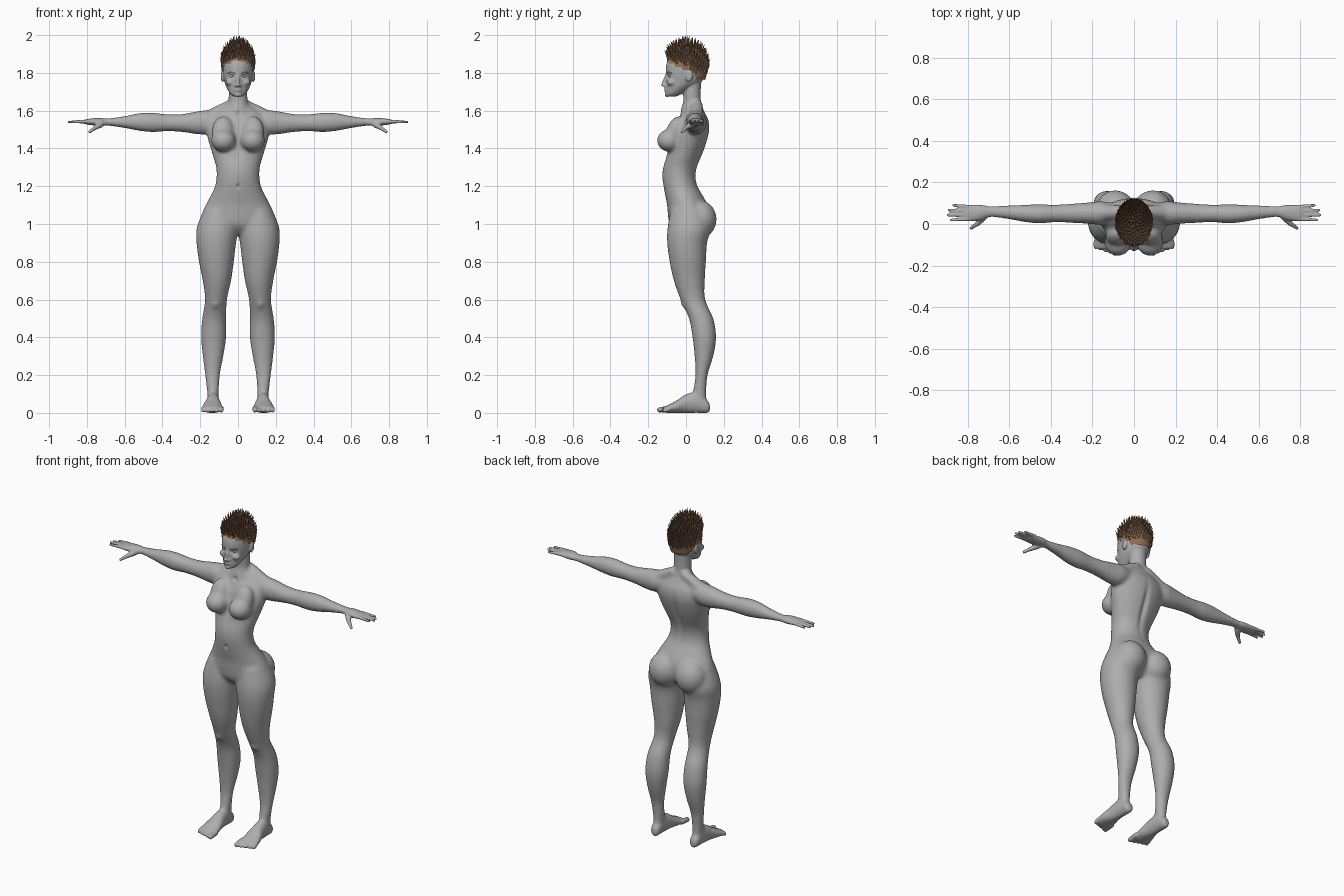
import bpy, bmesh, math, random
from mathutils import Vector, Matrix

random.seed(4)
if "Cube" in bpy.data.objects:
    bpy.data.objects.remove(bpy.data.objects["Cube"])


def material(name, rgb):
    m = bpy.data.materials.new(name)
    m.use_nodes = True
    m.diffuse_color = (*rgb, 1)
    m.node_tree.nodes["Principled BSDF"].inputs["Base Color"].default_value = (*rgb, 1)
    return m


def finish(bm, name, mat, smooth=True):
    me = bpy.data.meshes.new(name)
    bm.to_mesh(me)
    bm.free()
    me.materials.append(mat)
    for p in me.polygons:
        p.use_smooth = smooth
    ob = bpy.data.objects.new(name, me)
    bpy.context.collection.objects.link(ob)
    return ob


def catmull(a, b, c, d, t):
    return [0.5 * (2*q + (r-p)*t + (2*p-5*q+4*r-s)*t*t + (3*q-p-3*r+s)*t**3)
            for p, q, r, s in zip(a, b, c, d)]


def loft(bm, axis, rows, sides=32):
    """Skin oval rings; each row is position, low and high of the two other axes."""
    n = len(rows)
    fine = [catmull(rows[max(i-1, 0)], rows[i], rows[i+1], rows[min(i+2, n-1)], k / 4)
            for i in range(n-1) for k in range(4)] + [rows[-1]]
    others = [i for i in range(3) if i != axis]
    rings = []
    for pos, a0, a1, b0, b1 in fine:
        ring = []
        for k in range(sides):
            t = 2 * math.pi * k / sides
            co = [0, 0, 0]
            co[axis] = pos
            co[others[0]] = (a0+a1)/2 + (a1-a0)/2 * math.cos(t)
            co[others[1]] = (b0+b1)/2 + (b1-b0)/2 * math.sin(t)
            ring.append(bm.verts.new(co))
        rings.append(ring)
    for r, s in zip(rings, rings[1:]):
        for k in range(sides):
            j = (k+1) % sides
            bm.faces.new((r[k], r[j], s[j], s[k]))
    bm.faces.new(rings[0])
    bm.faces.new(rings[-1])


def blob(bm, center, radii, tilt=0):
    m = (Matrix.Translation(center) @ Matrix.Rotation(tilt, 4, 'X')
         @ Matrix.Diagonal((*radii, 1)))
    bmesh.ops.create_icosphere(bm, subdivisions=4, radius=1, matrix=m)


def capsule(bm, a, b, ra, rb):
    """Pull the two halves of a ball apart to the end points."""
    a, b = Vector(a), Vector(b)
    ball = bmesh.new()
    bmesh.ops.create_icosphere(ball, subdivisions=3, radius=1)
    for v in ball.verts:
        v.co = a + v.co * ra if v.co.dot(b - a) < 0 else b + v.co * rb
    me = bpy.data.meshes.new("capsule")
    ball.to_mesh(me)
    ball.free()
    bm.from_mesh(me)
    bpy.data.meshes.remove(me)


def centred(rows):
    return [(z, -w, w, f, b) for z, w, f, b in rows]


skin = material("grey_skin", (0.42, 0.42, 0.42))
hair = material("brown_hair", (0.27, 0.15, 0.09))

# Left half: leg, foot and toes
bm = bmesh.new()
loft(bm, 2, [(.03, .105, .16, .04, .11), (.1, .102, .163, .035, .108),
             (.2, .095, .175, .05, .115), (.3, .077, .187, .045, .145),
             (.4, .062, .196, .034, .16), (.5, .062, .19, .015, .145),
             (.6, .058, .175, -.03, .102), (.7, .036, .187, -.065, .1),
             (.8, .022, .207, -.087, .106), (.9, .01, .22, -.1, .112),
             (.98, .0, .219, -.098, .13), (1.08, .02, .18, -.08, .11)])
loft(bm, 1, [(.126, .118, .145, .012, .04), (.112, .106, .158, 0, .07),
             (.06, .1, .165, 0, .11), (0, .094, .172, 0, .1),
             (-.05, .084, .187, 0, .066), (-.1, .078, .195, 0, .04),
             (-.118, .085, .19, .006, .032)])
for i in range(5):
    x, tip, r = .09 + .0235 * i, -.14 + .0075 * i, .016 if i == 0 else .012
    capsule(bm, (x, -.09, .022), (x, tip, r), r, r * .9)

# Left arm, palm, fingers and thumb
loft(bm, 0, [(.1, .01, .1, 1.5, 1.59), (.16, -.005, .11, 1.475, 1.602),
             (.21, 0, .105, 1.474, 1.598), (.3, .005, .098, 1.487, 1.582),
             (.38, .008, .093, 1.49, 1.582), (.45, .003, .095, 1.486, 1.59),
             (.52, .008, .093, 1.492, 1.588), (.6, .022, .09, 1.507, 1.572),
             (.69, .032, .088, 1.52, 1.56), (.74, .018, .092, 1.52, 1.562),
             (.79, .012, .092, 1.525, 1.557), (.815, .02, .088, 1.53, 1.552)])
for tip, y0, y1 in ((.868, .082, .09), (.89, .063, .067), (.896, .044, .043), (.88, .024, .019)):
    capsule(bm, (.79, y0, 1.543), (tip, y1, 1.54), .0105, .0072)
capsule(bm, (.72, .035, 1.53), (.755, .0, 1.51), .018, .012)
capsule(bm, (.755, .0, 1.51), (.785, -.02, 1.488), .012, .008)

# Bust, buttock, shoulder slope, ear, nostril, cheek
blob(bm, (.077, -.088, 1.442), (.066, .066, .06))
blob(bm, (.08, -.06, 1.49), (.058, .045, .085), -.35)
blob(bm, (.09, .075, 1.025), (.092, .087, .1))
capsule(bm, (.04, .06, 1.63), (.15, .055, 1.565), .03, .04)
blob(bm, (.083, .018, 1.782), (.008, .019, .031), -.2)
blob(bm, (.011, -.114, 1.732), (.009, .01, .008))
blob(bm, (.04, -.075, 1.75), (.026, .026, .02))

# Mirror the half
half = bm.verts[:] + bm.edges[:] + bm.faces[:]
copy = bmesh.ops.duplicate(bm, geom=half)["geom"]
bmesh.ops.scale(bm, vec=(-1, 1, 1), verts=[g for g in copy if isinstance(g, bmesh.types.BMVert)])

# Trunk
loft(bm, 2, centred([(.945, .07, -.045, .07), (.99, .17, -.085, .11), (1.05, .19, -.096, .122),
                     (1.1, .172, -.1, .115), (1.15, .145, -.11, .09), (1.2, .122, -.12, .062),
                     (1.25, .114, -.126, .052), (1.3, .116, -.122, .06), (1.35, .13, -.108, .08),
                     (1.4, .145, -.096, .1), (1.45, .16, -.086, .115), (1.5, .168, -.07, .125),
                     (1.55, .16, -.045, .12), (1.59, .12, -.022, .1), (1.63, .06, -.01, .08)]))
# Neck
loft(bm, 2, centred([(1.55, .08, -.04, .1), (1.6, .062, -.03, .09), (1.65, .051, -.015, .079),
                     (1.7, .049, -.015, .078), (1.77, .049, -.01, .08)]))
# Head, nose, lips and chin
loft(bm, 2, centred([(1.675, .024, -.1, -.05), (1.69, .042, -.107, -.02), (1.72, .06, -.106, .03),
                     (1.75, .071, -.107, .08), (1.79, .079, -.107, .1), (1.84, .08, -.105, .105),
                     (1.88, .07, -.09, .093), (1.91, .05, -.06, .07), (1.928, .02, -.02, .03)]))
capsule(bm, (0, -.105, 1.785), (0, -.124, 1.736), .007, .009)
blob(bm, (0, -.106, 1.714), (.021, .01, .005))
blob(bm, (0, -.105, 1.703), (.018, .01, .006))
blob(bm, (0, -.1, 1.684), (.018, .014, .012))
bmesh.ops.recalc_face_normals(bm, faces=bm.faces[:])
rough = finish(bm, "rough_body", skin)

# Fuse everything into one skin
mod = rough.modifiers.new("fuse", 'REMESH')
mod.mode = 'VOXEL'
mod.voxel_size = .0052
dg = bpy.context.evaluated_depsgraph_get()
fused = bpy.data.meshes.new_from_object(rough.evaluated_get(dg))
bpy.data.objects.remove(rough)
bm = bmesh.new()
bm.from_mesh(fused)
bpy.data.meshes.remove(fused)
soft = [v for v in bm.verts if abs(v.co.x) < .72 and .06 < v.co.z < 1.66]
for verts, times in ((soft, 25), (bm.verts[:], 2)):
    for _ in range(times):
        bmesh.ops.smooth_vert(bm, verts=verts, factor=.5,
                              use_axis_x=True, use_axis_y=True, use_axis_z=True)

# Sculpted dents: centre, spread, push in y (eye sockets, navel, spine, breastbone, collar, knees)
dents = [((.032, -.1, 1.782), (.016, .03, .009), .012), ((-.032, -.1, 1.782), (.016, .03, .009), .012),
         ((0, -.12, 1.2), (.008, .03, .011), .01), ((0, .1, 1.36), (.016, .06, .13), -.014),
         ((0, -.09, 1.42), (.018, .04, .1), .008), ((0, -.04, 1.585), (.014, .03, .014), .01),
         ((.12, -.03, .57), (.02, .04, .02), -.008), ((-.12, -.03, .57), (.02, .04, .02), -.008)]
for v in bm.verts:
    for c, s, push in dents:
        d = sum(((v.co[i] - c[i]) / s[i]) ** 2 for i in range(3))
        if d < 9:
            v.co.y += push * math.exp(-d)
finish(bm, "body", skin)

# Eyes and brows
bm = bmesh.new()
for s in (-1, 1):
    blob(bm, (s * .032, -.079, 1.782), (.013, .013, .0095))
    capsule(bm, (s * .018, -.101, 1.8), (s * .04, -.091, 1.803), .004, .004)
    capsule(bm, (s * .04, -.091, 1.803), (s * .055, -.077, 1.798), .004, .003)
finish(bm, "eyes_and_brows", skin)

# Hair cap, trimmed along a hairline that drops behind the temples
bm = bmesh.new()
mid, size = Vector((0, 0, 1.815)), Vector((.086, .111, .125))


def hairline(y):
    return 1.852 - .045 * max(0, min(1, (y + .1) / .08)) - .05 * max(0, min(1, (y - .01) / .05))


blob(bm, mid, size)
bmesh.ops.delete(bm, geom=[v for v in bm.verts if v.co.z < hairline(v.co.y)], context='VERTS')
finish(bm, "hair_cap", hair)

# Hair spikes, swept upward
bm = bmesh.new()
count = 330
for i in range(count):
    h = 1 - 1.15 * (i + .5) / count
    a = i * math.pi * (3 - math.sqrt(5))
    r = math.sqrt(1 - h * h)
    n = Vector((r * math.cos(a), r * math.sin(a), h))
    p = mid + n * .97 * size
    if p.z < hairline(p.y) + .025:
        continue
    out = Vector((n.x * .25, n.y * .45, .9)).normalized()
    length = .048 + .017 * h - random.uniform(0, .014)
    m = Matrix.Translation(p + out * length / 2) @ out.to_track_quat('Z', 'Y').to_matrix().to_4x4()
    bmesh.ops.create_cone(bm, cap_ends=True, segments=5, radius1=.0085, radius2=.0005,
                          depth=length, matrix=m)
finish(bm, "hair_spikes", hair, False)
